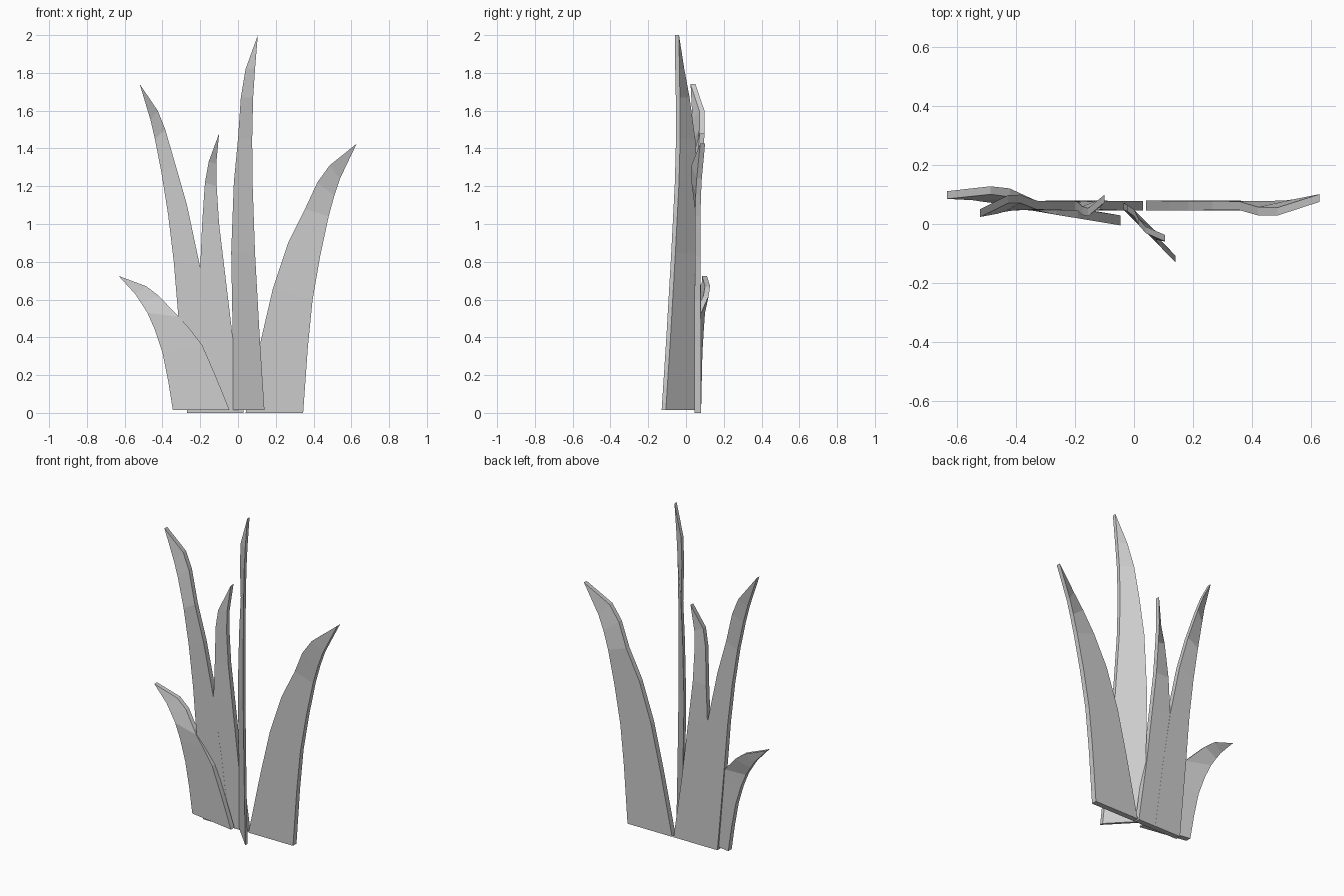
import bpy
import bmesh


def blade(name, rows, tip, t0=0.034, t1=0.026):
    """Leaf from (left x, z, y, right x, z, y) rows ending in a tip, thickened along y."""
    bm = bmesh.new()
    n = len(rows)

    def pair(x, z, y, k):
        h = (t0 + (t1 - t0) * k) / 2
        return bm.verts.new((x, y - h, z)), bm.verts.new((x, y + h, z))

    left = [pair(*r[:3], i / n) for i, r in enumerate(rows)]
    right = [pair(*r[3:], i / n) for i, r in enumerate(rows)]
    end = pair(*tip, 1)
    left.append(end)
    right.append(end)
    bm.faces.new((left[0][0], left[0][1], right[0][1], right[0][0]))
    for i in range(n):
        a, b, c, d = left[i], right[i], right[i + 1], left[i + 1]
        for s in (0, 1):
            f = [a[s], b[s], c[s]] + ([d[s]] if d is not c else [])
            bm.faces.new(f)
        bm.faces.new((a[0], d[0], d[1], a[1]))
        bm.faces.new((b[0], b[1], c[1], c[0]))
    bmesh.ops.recalc_face_normals(bm, faces=bm.faces)
    me = bpy.data.meshes.new(name)
    bm.to_mesh(me)
    bm.free()
    bpy.context.collection.objects.link(bpy.data.objects.new(name, me))


# Tall twisted centre leaf
blade("centre_leaf", [
    (-.03, .015, .06, .14, .015, -.118),
    (-.028, .4, .06, .115, .4, -.093),
    (-.036, .85, .06, .09, .85, -.067),
    (-.022, 1.22, .053, .077, 1.22, -.048),
    (0, 1.45, .038, .075, 1.45, -.042),
    (.015, 1.67, .008, .08, 1.67, -.043),
    (.04, 1.82, -.02, .09, 1.82, -.046)], (.105, 2, -.048), .022, .022)

# Wide leaf leaning right
blade("right_leaf", [
    (.04, 0, .062, .345, 0, .062),
    (.12, .38, .062, .37, .35, .062),
    (.185, .66, .062, .395, .6, .062),
    (.265, .9, .062, .435, .83, .062),
    (.355, 1.08, .062, .48, 1.04, .062),
    (.42, 1.22, .043, .51, 1.15, .065),
    (.485, 1.31, .042, .54, 1.24, .07)], (.628, 1.425, .088))

# Tall leaf leaning left
blade("left_leaf", [
    (-.27, 0, .062, -.09, 0, .062),
    (-.315, .5, .062, -.145, .42, .062),
    (-.34, .8, .062, -.2, .77, .062),
    (-.37, 1.05, .062, -.27, 1.1, .062),
    (-.405, 1.27, .061, -.33, 1.31, .064),
    (-.44, 1.45, .055, -.385, 1.5, .085),
    (-.463, 1.55, .048, -.425, 1.6, .084)], (-.52, 1.74, .037))

# Narrow leaf between the tall ones
blade("narrow_leaf", [
    (-.17, 0, .062, .03, 0, .062),
    (-.19, .4, .062, -.028, .4, .062),
    (-.2, .77, .061, -.07, .75, .062),
    (-.19, 1, .06, -.1, 1, .062),
    (-.175, 1.22, .045, -.113, 1.2, .064),
    (-.155, 1.33, .04, -.115, 1.32, .07)], (-.1, 1.48, .086), .033)

# Short curled leaf at the far left
blade("short_leaf", [
    (-.345, .015, .063, -.045, .015, .012),
    (-.37, .17, .067, -.12, .2, .024),
    (-.4, .32, .071, -.19, .36, .035),
    (-.44, .44, .079, -.26, .45, .046),
    (-.48, .53, .086, -.315, .51, .057),
    (-.515, .585, .09, -.42, .62, .106),
    (-.545, .63, .094, -.485, .67, .114)], (-.632, .725, .098))
